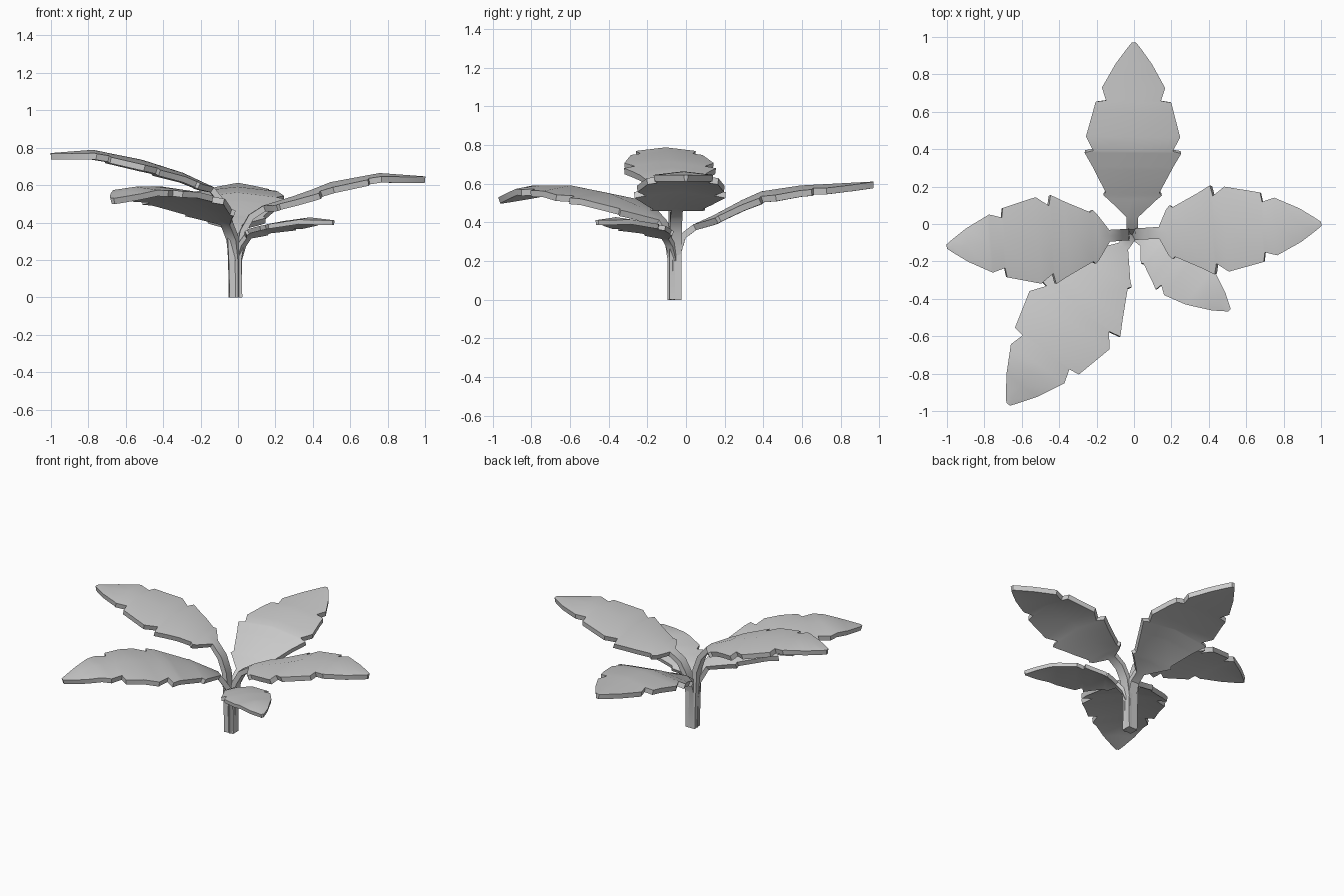
import bpy
from mathutils import Vector

if "Cube" in bpy.data.objects:
    bpy.data.objects.remove(bpy.data.objects["Cube"])

ORIGIN = Vector((-0.01, -0.055, 0))

# Half outline of a notched leaf: (fraction of length, half width)
OUTLINE = [(0.0, 0.03), (0.08, 0.032), (0.19, 0.13), (0.21, 0.155), (0.225, 0.142),
           (0.36, 0.215), (0.43, 0.257), (0.442, 0.195), (0.51, 0.25), (0.69, 0.2),
           (0.698, 0.145), (0.765, 0.167), (0.89, 0.095), (0.97, 0.035), (1.0, 0.01)]


def lerp_table(table, t):
    for (a, va), (b, vb) in zip(table, table[1:]):
        if t <= b:
            return va + (vb - va) * max(0, t - a) / (b - a)
    return table[-1][1]


def make_leaf(name, tip, stalk, blade, width, thick=0.033, droop=0.12):
    """stalk and blade are (distance out, height) points along the midrib."""
    axis = Vector((tip[0], tip[1], 0)) - ORIGIN
    length = axis.length
    axis.normalize()
    side = Vector((-axis.y, axis.x, 0))

    # Stalk rows, then blade rows at every outline and midrib point
    rows = [(r, z, 0.031 if width > 0.7 else 0.022) for r, z in stalk]
    curve = [stalk[-1]] + blade + [(length, tip[2])]
    start = stalk[-1][0]
    dists = sorted({t * length for t, _ in OUTLINE} | {r for r, _ in blade})
    last = start
    for r in dists:
        if r > last + 0.006:
            w = max(lerp_table(OUTLINE, r / length) * width, 0.008)
            rows.append((r, lerp_table(curve, r), w))
            last = r

    verts, faces = [], []
    for r, z, w in rows:
        mid = ORIGIN + axis * r + Vector((0, 0, z))
        drop = Vector((0, 0, droop * w if r > start else 0))
        verts += [mid + side * w - drop, mid, mid - side * w - drop]
    for i in range(len(rows) - 1):
        a = i * 3
        for k in (a, a + 1):
            faces.append((k, k + 1, k + 4, k + 3))
    mesh = bpy.data.meshes.new(name)
    mesh.from_pydata(verts, [], faces)
    obj = bpy.data.objects.new(name, mesh)
    bpy.context.collection.objects.link(obj)

    bpy.ops.object.select_all(action='DESELECT')
    obj.select_set(True)
    bpy.context.view_layer.objects.active = obj
    mod = obj.modifiers.new("thickness", 'SOLIDIFY')
    mod.thickness = thick
    mod.offset = 0
    bpy.ops.object.modifier_apply(modifier=mod.name)
    bpy.ops.object.shade_smooth_by_angle(angle=0.6)
    return obj


# Tall leaf on the left
make_leaf("left_leaf", (-1.0, -0.12, 0.755),
          [(0.02, 0), (0.025, 0.2), (0.035, 0.4), (0.07, 0.5), (0.13, 0.575)],
          [(0.29, 0.65), (0.51, 0.72), (0.77, 0.772)], 0.92)

# Leaf on the right
make_leaf("right_leaf", (1.0, 0.0, 0.63),
          [(0.015, 0), (0.01, 0.2), (0.035, 0.35), (0.08, 0.43), (0.15, 0.475)],
          [(0.31, 0.525), (0.41, 0.56), (0.51, 0.6), (0.77, 0.648)], 0.92)

# Leaf at the back
make_leaf("back_leaf", (0.0, 0.97, 0.595),
          [(0.015, 0), (0.015, 0.25), (0.04, 0.33), (0.1, 0.375)],
          [(0.2, 0.42), (0.35, 0.5), (0.45, 0.545), (0.65, 0.575)], 1.0)

# Leaf at the front left
make_leaf("front_left_leaf", (-0.67, -0.96, 0.515),
          [(0.01, 0), (0.01, 0.2), (0.03, 0.31), (0.09, 0.4)],
          [(0.24, 0.47), (0.43, 0.535), (0.67, 0.575), (0.91, 0.575)], 1.05)

# Small low leaf at the front right
make_leaf("small_front_leaf", (0.51, -0.46, 0.4),
          [(0.005, 0), (0.01, 0.2), (0.04, 0.28), (0.08, 0.325)],
          [(0.16, 0.365), (0.32, 0.395), (0.5, 0.415)], 0.6, 0.025)
